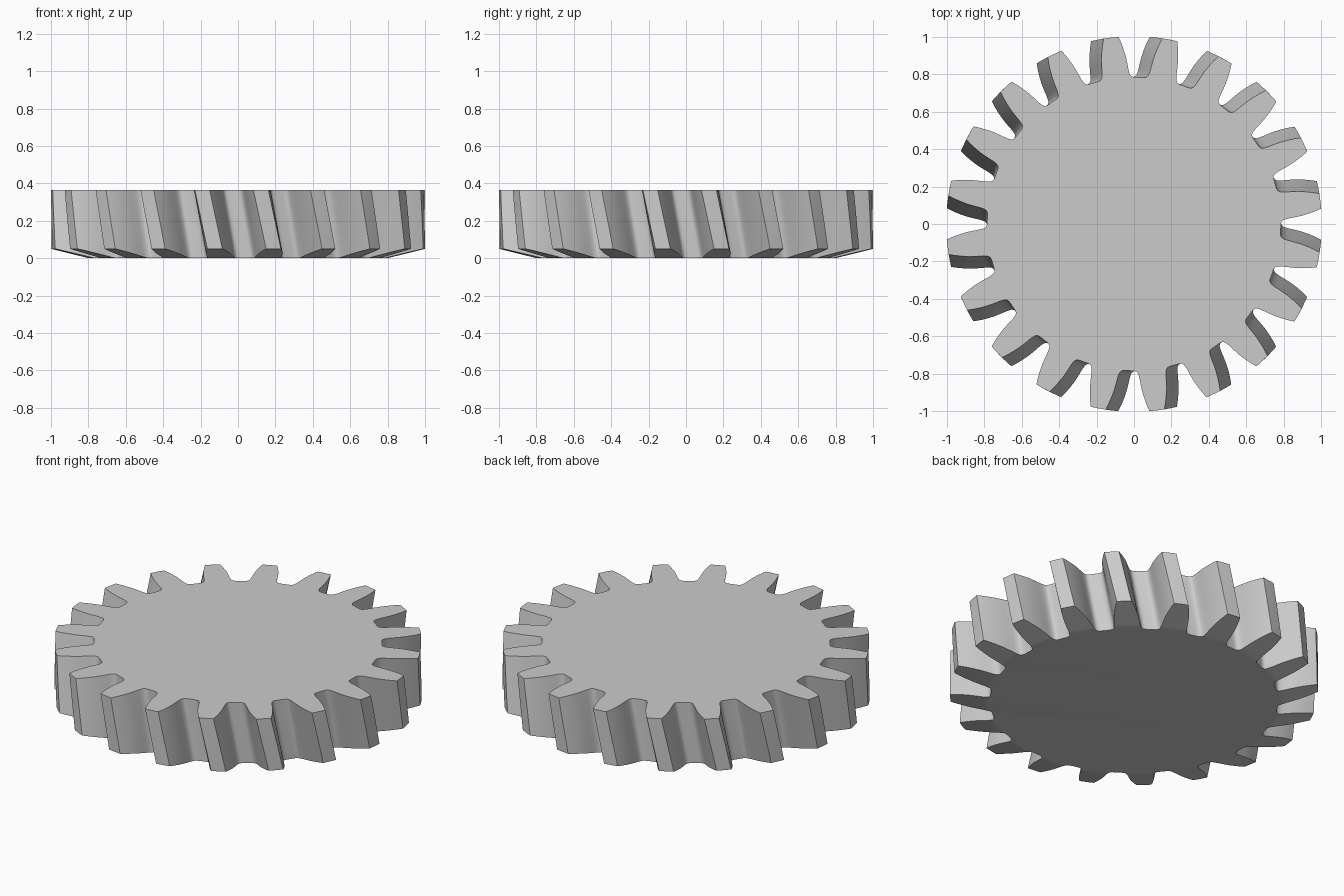
import bpy, bmesh
from math import cos, sin, radians

cube = bpy.data.objects.get("Cube")
if cube:
    bpy.data.objects.remove(cube, do_unlink=True)

TEETH, HEIGHT, LAYERS = 20, 0.365, 8
TIP, CHAMFER_Z, CHAMFER_R = 1.004, 0.05, 0.8
TOP_ANGLE, TWIST = 79, 12.4      # degrees, degrees per unit of height

# Half tooth: radius and degrees from the tooth centre, tip to root
half = [(TIP, 0), (TIP, 2.3), (0.97, 3.0), (0.935, 3.6), (0.9, 4.15), (0.86, 4.6),
        (0.825, 4.95), (CHAMFER_R, 5.4), (0.79, 6.0), (0.786, 6.8), (0.785, 7.9)]
tooth = [(r, -a) for r, a in reversed(half[1:])] + half
profile = [(r, a + k * 360 / TEETH) for k in range(TEETH) for r, a in tooth]
count, step = len(profile), len(tooth)


def point(r, angle, t):
    # The underside rises along a cone on the outer part of each tooth
    low = max(0, (r - CHAMFER_R) / (TIP - CHAMFER_R)) * CHAMFER_Z
    z = low + (HEIGHT - low) * t
    a = radians(TOP_ANGLE + angle + TWIST * (HEIGHT - z))
    return r * cos(a), r * sin(a), z


bm = bmesh.new()
rings = [[bm.verts.new(point(r, a, i / LAYERS)) for r, a in profile]
         for i in range(LAYERS + 1)]

# Twisted flanks, tips and roots
for low, high in zip(rings, rings[1:]):
    for j in range(count):
        n = (j + 1) % count
        bm.faces.new((low[j], low[n], high[n], high[j]))

# Top face, chamfered tooth undersides and the flat underside
bm.faces.new(rings[-1])
bottom = rings[0]
for k in range(TEETH):
    outer = [bottom[k * step + i] for i, (r, a) in enumerate(tooth) if r >= CHAMFER_R]
    bm.faces.new(outer[::-1])
bm.faces.new([v for v, (r, a) in zip(bottom, profile) if r <= CHAMFER_R][::-1])
bmesh.ops.recalc_face_normals(bm, faces=bm.faces)

mesh = bpy.data.meshes.new("helical_gear")
bm.to_mesh(mesh)
bm.free()
gear = bpy.data.objects.new("helical_gear", mesh)
bpy.context.collection.objects.link(gear)

# Plain grey metal
grey = bpy.data.materials.new("grey")
grey.use_nodes = True
colour = (0.6, 0.6, 0.6, 1)
grey.diffuse_color = colour
grey.node_tree.nodes["Principled BSDF"].inputs["Base Color"].default_value = colour
mesh.materials.append(grey)

# Smooth flanks with crisp tooth edges
bpy.context.view_layer.objects.active = gear
gear.select_set(True)
bpy.ops.object.shade_smooth_by_angle(angle=radians(30))
for edge in mesh.edges:
    if any(mesh.vertices[v].co.z > HEIGHT - 1e-5 for v in edge.vertices) and \
            abs(mesh.vertices[edge.vertices[0]].co.z - mesh.vertices[edge.vertices[1]].co.z) < 1e-5:
        edge.use_edge_sharp = True if hasattr(edge, "use_edge_sharp") else False
